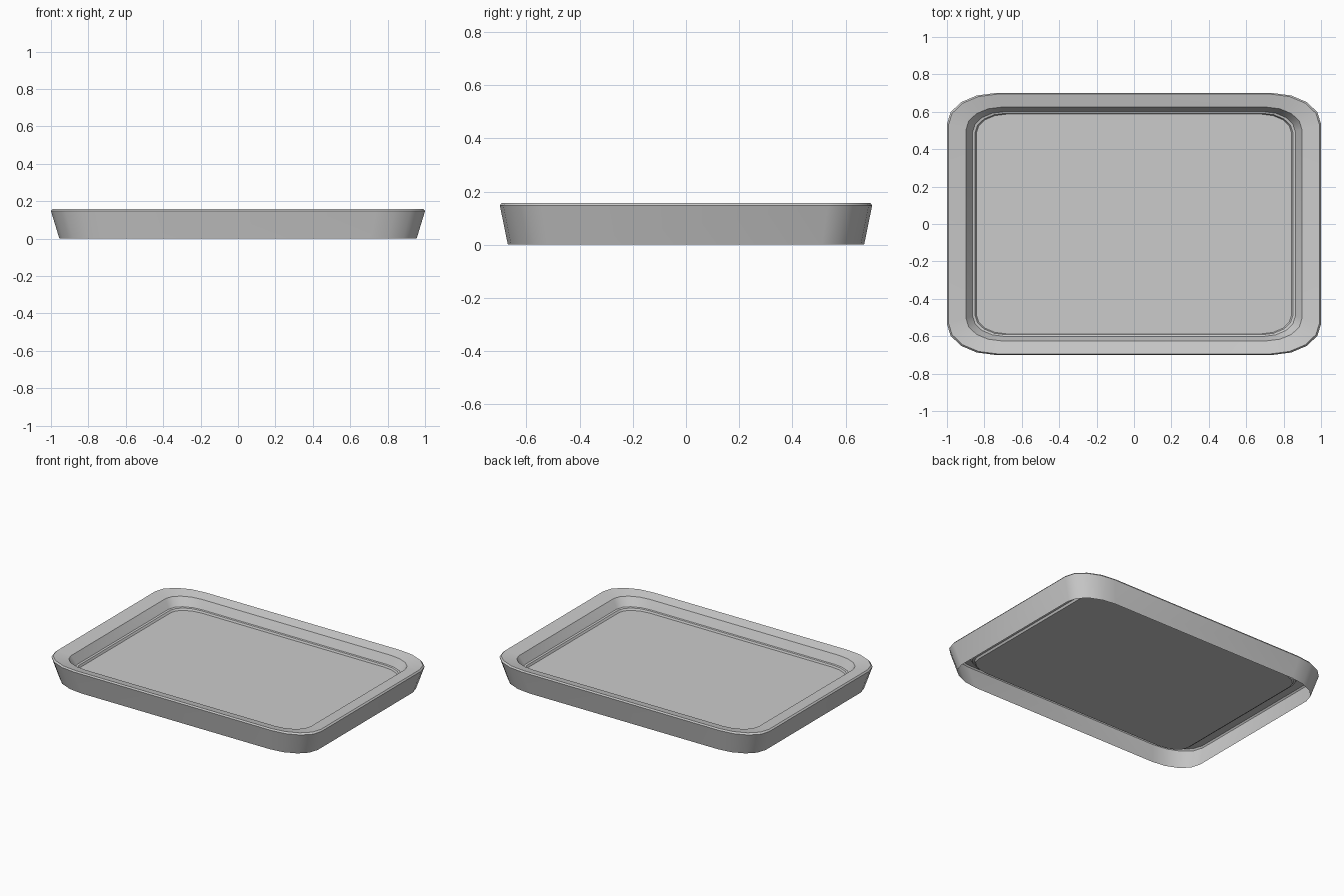
import bpy, bmesh, math

if "Cube" in bpy.data.objects:
    bpy.data.objects.remove(bpy.data.objects["Cube"])

SEG = 4  # segments per rounded corner


def ring(bm, hx, hy, rx, ry, z):
    """Rounded rectangle loop with elliptical corners."""
    verts = []
    for q in range(4):
        sx = 1 if q in (0, 3) else -1
        sy = 1 if q in (0, 1) else -1
        for i in range(SEG + 1):
            a = (q + i / SEG) * math.pi / 2
            verts.append(bm.verts.new((sx * (hx - rx) + rx * math.cos(a),
                                       sy * (hy - ry) + ry * math.sin(a), z)))
    return verts


# Cross-section from the skirt foot, over the rim, down to the sunken floor
# (half width, half depth, corner rx, corner ry, height)
profile = [
    (0.955, 0.670, 0.25, 0.160, 0.000),   # open foot of skirt
    (1.000, 0.700, 0.26, 0.165, 0.147),   # outer edge
    (0.992, 0.694, 0.26, 0.165, 0.157),   # rim bevel
    (0.898, 0.625, 0.19, 0.120, 0.142),   # inner rim edge
    (0.863, 0.601, 0.17, 0.110, 0.086),   # ledge outside
    (0.850, 0.592, 0.165, 0.105, 0.083),  # ledge inside
    (0.842, 0.587, 0.16, 0.100, 0.070),   # floor edge
]

bm = bmesh.new()
loops = [ring(bm, *p) for p in profile]
n = len(loops[0])
for lo, hi in zip(loops, loops[1:]):
    for i in range(n):
        j = (i + 1) % n
        bm.faces.new((lo[i], lo[j], hi[j], hi[i]))
bm.faces.new(loops[-1])  # tray floor

mesh = bpy.data.meshes.new("tray")
bm.to_mesh(mesh)
bm.free()
tray = bpy.data.objects.new("tray", mesh)
bpy.context.collection.objects.link(tray)

# Smooth corners, crisp rim edges
bpy.context.view_layer.objects.active = tray
tray.select_set(True)
bpy.ops.object.shade_smooth_by_angle(angle=math.radians(30))
